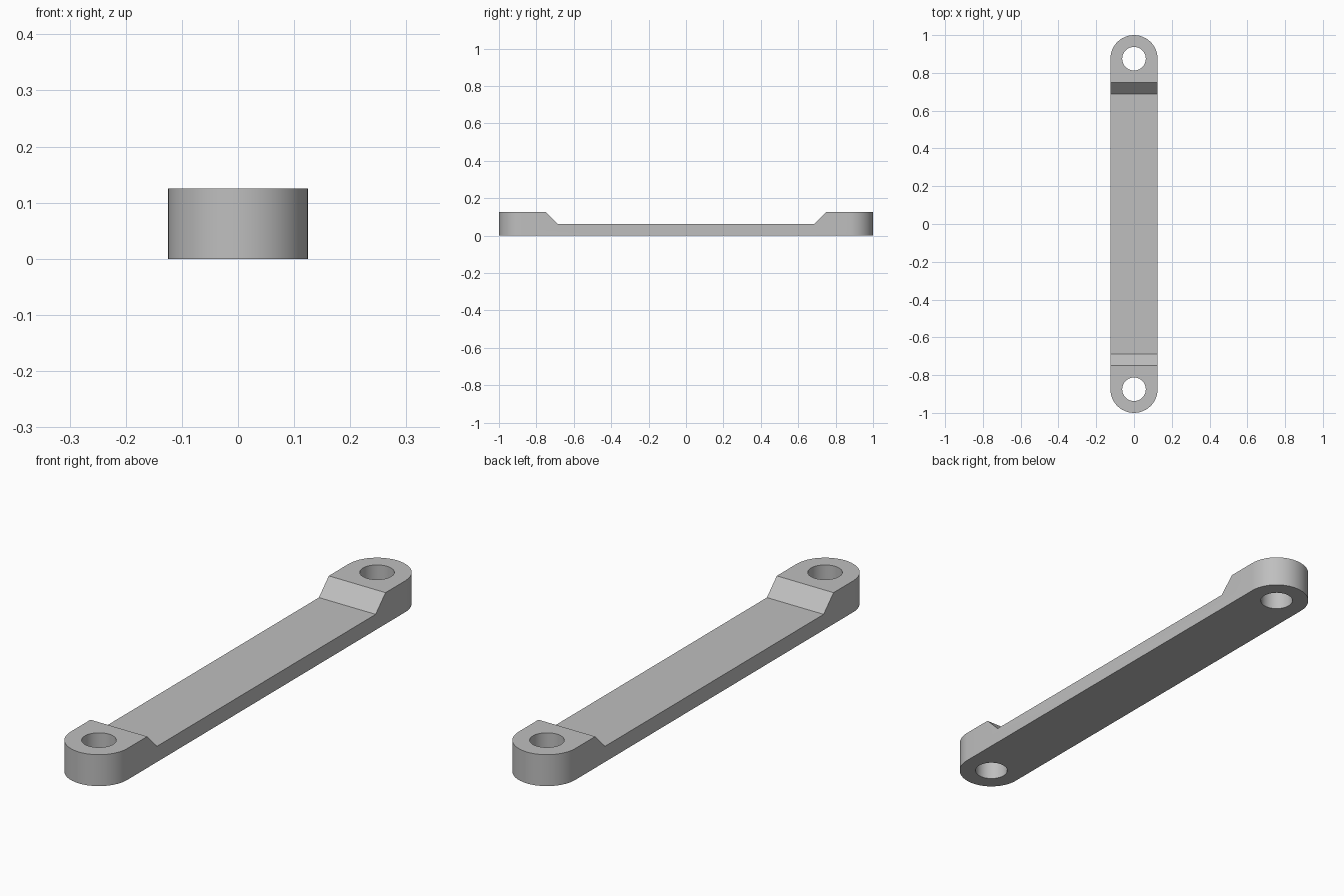
import bpy, bmesh, math
from mathutils import Vector

if "Cube" in bpy.data.objects:
    bpy.data.objects.remove(bpy.data.objects["Cube"], do_unlink=True)

WIDTH, HEIGHT, THIN = 0.25, 0.125, 0.0625
RADIUS, HOLE_RADIUS, PIVOT_Y = WIDTH / 2, 0.0625, 0.875
SEGMENTS = 48

grey = bpy.data.materials.new("light_grey")
grey.use_nodes = True
colour = (0.52, 0.52, 0.52, 1)
grey.diffuse_color = colour
grey.node_tree.nodes["Principled BSDF"].inputs["Base Color"].default_value = colour


def prism(name, outline, direction):
    """Extrude a closed outline along a direction."""
    bm = bmesh.new()
    face = bm.faces.new([bm.verts.new(p) for p in outline])
    moved = bmesh.ops.extrude_face_region(bm, geom=[face])["geom"]
    bmesh.ops.translate(bm, vec=Vector(direction),
                        verts=[v for v in moved if isinstance(v, bmesh.types.BMVert)])
    bmesh.ops.recalc_face_normals(bm, faces=bm.faces)
    mesh = bpy.data.meshes.new(name)
    bm.to_mesh(mesh)
    bm.free()
    mesh.materials.append(grey)
    obj = bpy.data.objects.new(name, mesh)
    bpy.context.collection.objects.link(obj)
    return obj


def arc(radius, centre_y, z, start, sweep, count):
    return [(radius * math.cos(start + sweep * i / count),
             centre_y + radius * math.sin(start + sweep * i / count), z)
            for i in range(count + 1)]


# Bar with rounded ends
half = SEGMENTS // 2
outline = (arc(RADIUS, PIVOT_Y, 0, 0, math.pi, half)
           + arc(RADIUS, -PIVOT_Y, 0, math.pi, math.pi, half))
bar = prism("link_bar", outline, (0, 0, HEIGHT))

# Cutter for the thin middle, its slopes carried on above the bar
rise = 0.1
slope_foot = 0.6875
side = [(-0.2, -slope_foot, THIN), (-0.2, slope_foot, THIN),
        (-0.2, slope_foot + rise, THIN + rise), (-0.2, -slope_foot - rise, THIN + rise)]
cutters = [prism("recess_cutter", side, (0.4, 0, 0))]

# Cutters for the pivot holes
for name, y in (("front_hole_cutter", -PIVOT_Y), ("back_hole_cutter", PIVOT_Y)):
    circle = arc(HOLE_RADIUS, y, -0.05, 0, math.tau, SEGMENTS)[:-1]
    cutters.append(prism(name, circle, (0, 0, HEIGHT + 0.1)))

# Cut the bar, then drop the cutters
bpy.ops.object.select_all(action="DESELECT")
bpy.context.view_layer.objects.active = bar
bar.select_set(True)
for cutter in cutters:
    cutter.hide_render = True
    mod = bar.modifiers.new(cutter.name, "BOOLEAN")
    mod.operation = "DIFFERENCE"
    mod.solver = "EXACT"
    mod.object = cutter
    bpy.ops.object.modifier_apply(modifier=mod.name)
    bpy.data.objects.remove(cutter, do_unlink=True)

bpy.ops.object.shade_smooth_by_angle(angle=math.radians(30))
